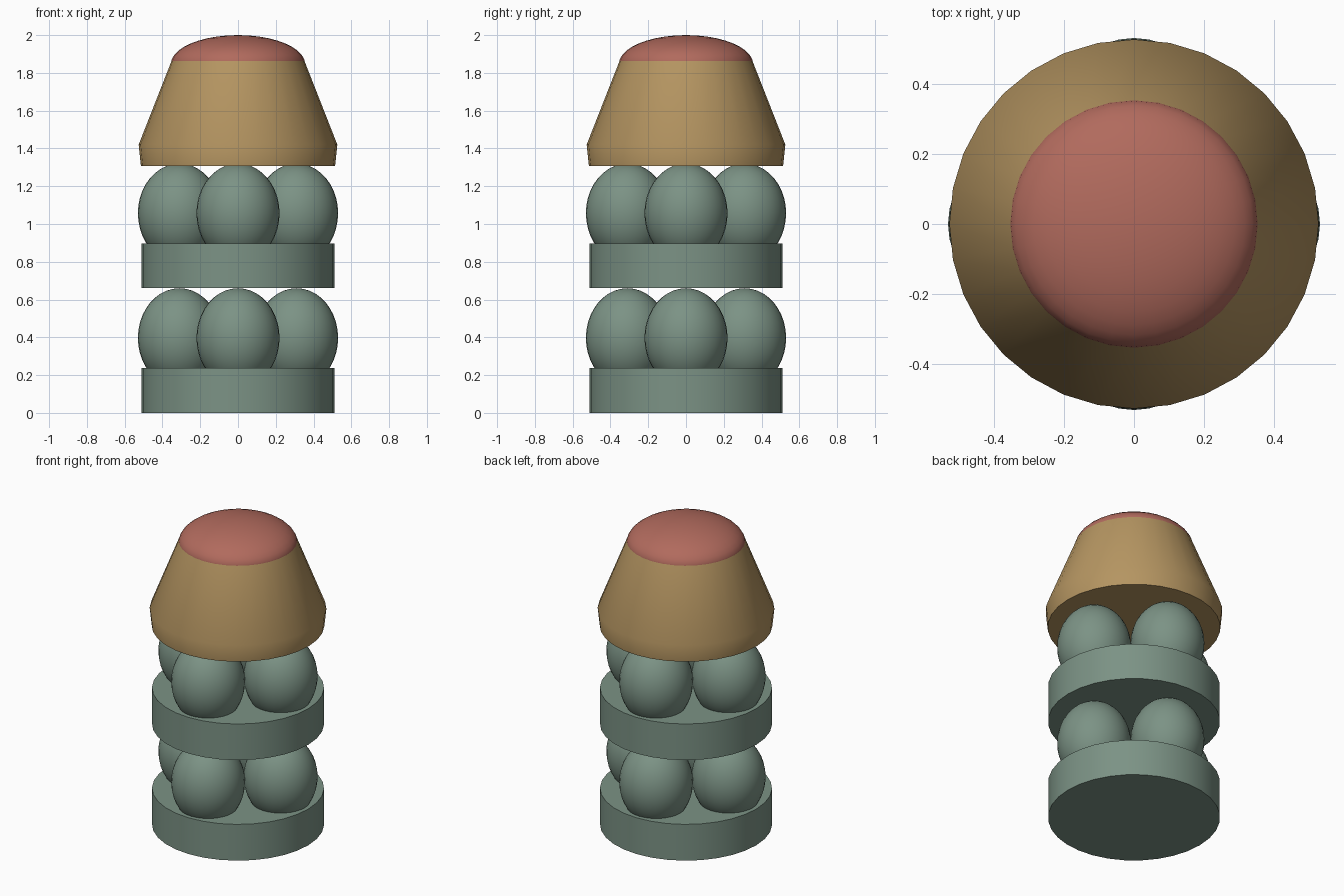
import bpy
import bmesh
import math

if "Cube" in bpy.data.objects:
    bpy.data.objects.remove(bpy.data.objects["Cube"])


def material(name, color):
    m = bpy.data.materials.new(name)
    m.diffuse_color = (*color, 1.0)
    m.use_nodes = True
    m.node_tree.nodes["Principled BSDF"].inputs["Base Color"].default_value = m.diffuse_color
    return m


GREEN = material("sage green", (0.20, 0.29, 0.235))
TAN = material("tan", (0.46, 0.30, 0.12))
RED = material("dusty red", (0.44, 0.145, 0.11))
SIDES = 32


def finish(name, bm, mat):
    bmesh.ops.recalc_face_normals(bm, faces=bm.faces)
    mesh = bpy.data.meshes.new(name)
    bm.to_mesh(mesh)
    bm.free()
    mesh.materials.append(mat)
    obj = bpy.data.objects.new(name, mesh)
    bpy.context.collection.objects.link(obj)
    bpy.ops.object.select_all(action='DESELECT')
    obj.select_set(True)
    bpy.context.view_layer.objects.active = obj
    bpy.ops.object.shade_smooth_by_angle(angle=math.radians(30))
    return obj


def turned(name, profile, mat):
    """Solid of revolution from (radius, height) pairs, capped at both ends."""
    bm = bmesh.new()
    rings = []
    for r, z in profile:
        rings.append([bm.verts.new((r * math.cos(a), r * math.sin(a), z))
                      for a in (2 * math.pi * i / SIDES for i in range(SIDES))])
    for low, high in zip(rings, rings[1:]):
        for i in range(SIDES):
            j = (i + 1) % SIDES
            bm.faces.new((low[i], low[j], high[j], high[i]))
    bm.faces.new(rings[0])
    bm.faces.new(rings[-1])
    return finish(name, bm, mat)


def ellipsoid(name, center, radius, half_height, mat):
    bm = bmesh.new()
    bmesh.ops.create_uvsphere(bm, u_segments=SIDES, v_segments=20, radius=1)
    bmesh.ops.scale(bm, vec=(radius, radius, half_height), verts=bm.verts)
    obj = finish(name, bm, mat)
    obj.location = center
    return obj


# Two tiers: a disc carrying four egg-shaped supports
for tier, base, top in (("lower", 0.0, 0.238), ("upper", 0.66, 0.897)):
    turned(tier + "_disc", [(0.512, base), (0.512, top)], GREEN)
    for k in range(4):
        a = k * math.pi / 2
        ellipsoid(f"{tier}_egg_{k + 1}",
                  (0.31 * math.cos(a), 0.31 * math.sin(a), base + 0.397),
                  0.22, 0.263, GREEN)

# Tapered cap with a short flared skirt
turned("tapered_cap", [(0.514, 1.307), (0.526, 1.42), (0.35, 1.868)], TAN)

# Shallow dome on top
ellipsoid("top_dome", (0, 0, 1.848), 0.355, 0.152, RED)
